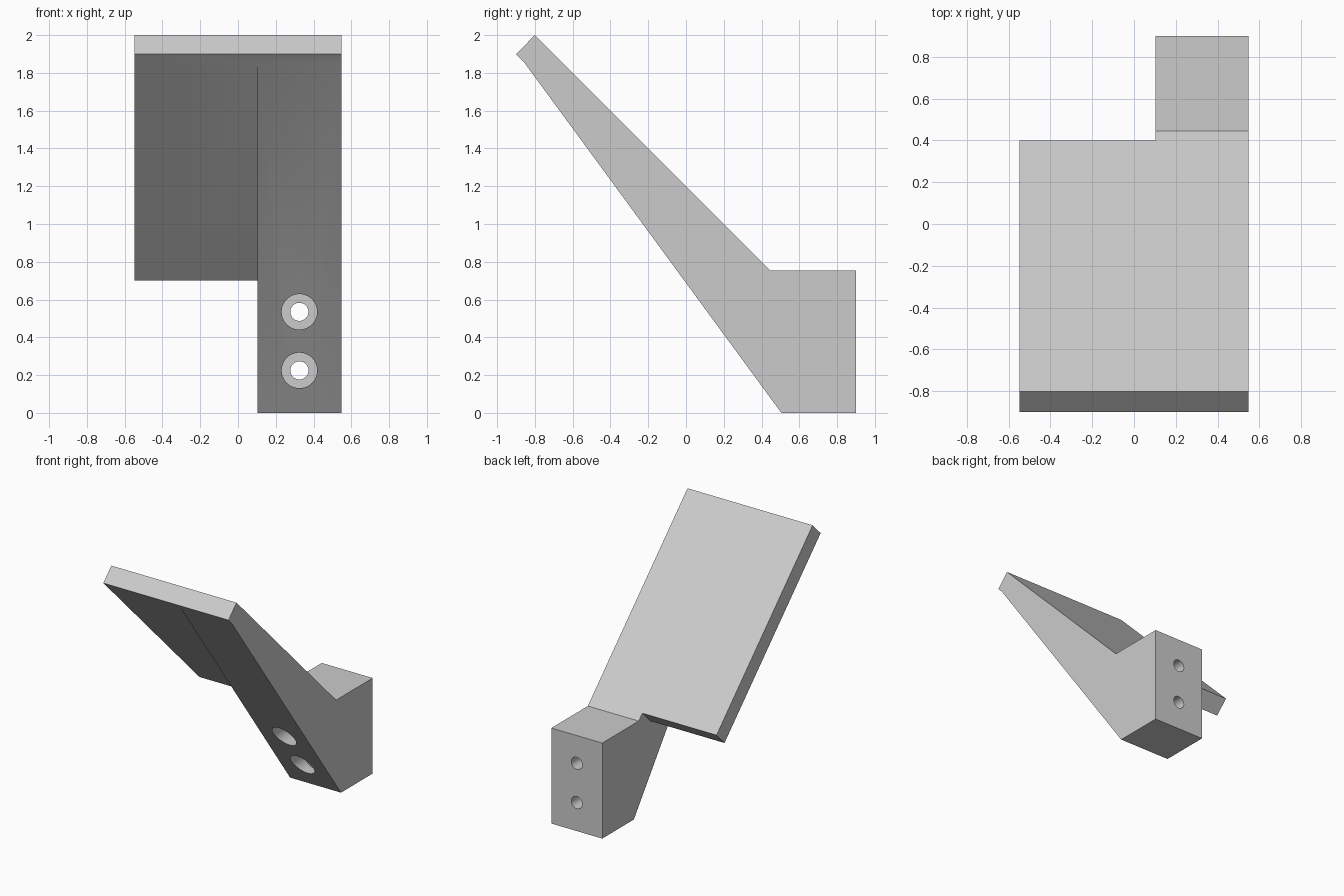
import bpy
import bmesh
from math import pi, radians
from mathutils import Matrix, Vector

cube = bpy.data.objects.get("Cube")
if cube:
    bpy.data.objects.remove(cube, do_unlink=True)

HALF = 0.547          # half of the overall width
INNER = 0.102         # inner side of the mounting arm

grey = bpy.data.materials.new("light grey")
grey.use_nodes = True
colour = (0.6, 0.6, 0.6, 1)
grey.diffuse_color = colour
grey.node_tree.nodes["Principled BSDF"].inputs["Base Color"].default_value = colour


def make_object(name, bm):
    bmesh.ops.recalc_face_normals(bm, faces=bm.faces)
    mesh = bpy.data.meshes.new(name)
    bm.to_mesh(mesh)
    bm.free()
    mesh.materials.append(grey)
    obj = bpy.data.objects.new(name, mesh)
    bpy.context.collection.objects.link(obj)
    return obj


def extrude_profile(name, points, x0, x1):
    """Extrude a (y, z) outline from x0 to x1."""
    bm = bmesh.new()
    face = bm.faces.new([bm.verts.new((x0, y, z)) for y, z in points])
    geom = bmesh.ops.extrude_face_region(bm, geom=[face])["geom"]
    moved = [v for v in geom if isinstance(v, bmesh.types.BMVert)]
    bmesh.ops.translate(bm, verts=moved, vec=(x1 - x0, 0, 0))
    return make_object(name, bm)


def rod(name, start, end, radius, sides):
    """Prism between two points in one y-z plane, with corners on the x axis."""
    a, b = Vector(start), Vector(end)
    axis = (b - a).normalized()
    side = Vector((1, 0, 0))
    turn = Matrix((side, axis.cross(side), axis)).transposed().to_4x4()
    bm = bmesh.new()
    # the first corner is placed on the x axis whatever the primitive's start angle
    bmesh.ops.create_cone(bm, cap_ends=True, segments=sides, radius1=radius,
                          radius2=radius, depth=(b - a).length)
    first = max(bm.verts, key=lambda v: v.co.x).co.copy()
    spin = Matrix.Rotation(-Vector((1, 0)).angle_signed(first.xy) * -1, 4, "Z")
    bm.transform(Matrix.Translation((a + b) / 2) @ turn @ spin)
    return make_object(name, bm)


def combine(target, other, operation):
    mod = target.modifiers.new(operation.title(), "BOOLEAN")
    mod.operation = operation
    mod.solver = "EXACT"
    mod.object = other
    bpy.context.view_layer.objects.active = target
    bpy.ops.object.modifier_apply(modifier=mod.name)
    bpy.data.objects.remove(other, do_unlink=True)


# Sloping plate joined to the wedge-shaped mounting arm
bracket = extrude_profile("angled_bracket",
                          [(-0.8, 2), (0.4, 0.8), (0.3, 0.7), (-0.9, 1.9)], -HALF, HALF)
arm = extrude_profile("mounting_arm",
                      [(-0.86, 1.86), (0.3, 0.7), (0.4, 0.8), (0.445, 0.755),
                       (0.9, 0.755), (0.9, 0), (0.505, 0)], INNER, HALF)
combine(bracket, arm, "UNION")

# Merge the coplanar faces left by the join
bm = bmesh.new()
bm.from_mesh(bracket.data)
bmesh.ops.remove_doubles(bm, verts=bm.verts, dist=0.0005)
bmesh.ops.dissolve_limit(bm, angle_limit=radians(0.5), verts=bm.verts, edges=bm.edges)
bm.to_mesh(bracket.data)
bm.free()

# Plate holes with hexagonal nut pockets underneath
for y in (-0.695, 0.345):
    top = Vector((-0.413, y, 1.2 - y))
    down = Vector((0, -0.1, -0.1))
    combine(bracket, rod("hole_cutter", top - down, top + 2 * down, 0.045, 32), "DIFFERENCE")
    combine(bracket, rod("nut_cutter", top + 0.58 * down, top + 1.6 * down, 0.094, 6), "DIFFERENCE")

# Wall screw holes, counterbored from the front
for z in (0.225, 0.535):
    combine(bracket, rod("screw_cutter", (0.325, -0.5, z), (0.325, 1.2, z), 0.048, 32), "DIFFERENCE")
    combine(bracket, rod("head_cutter", (0.325, -0.5, z), (0.325, 0.5, z), 0.094, 48), "DIFFERENCE")

bpy.ops.object.select_all(action="DESELECT")
bracket.select_set(True)
bpy.context.view_layer.objects.active = bracket
bpy.ops.object.shade_smooth_by_angle(angle=radians(30))
